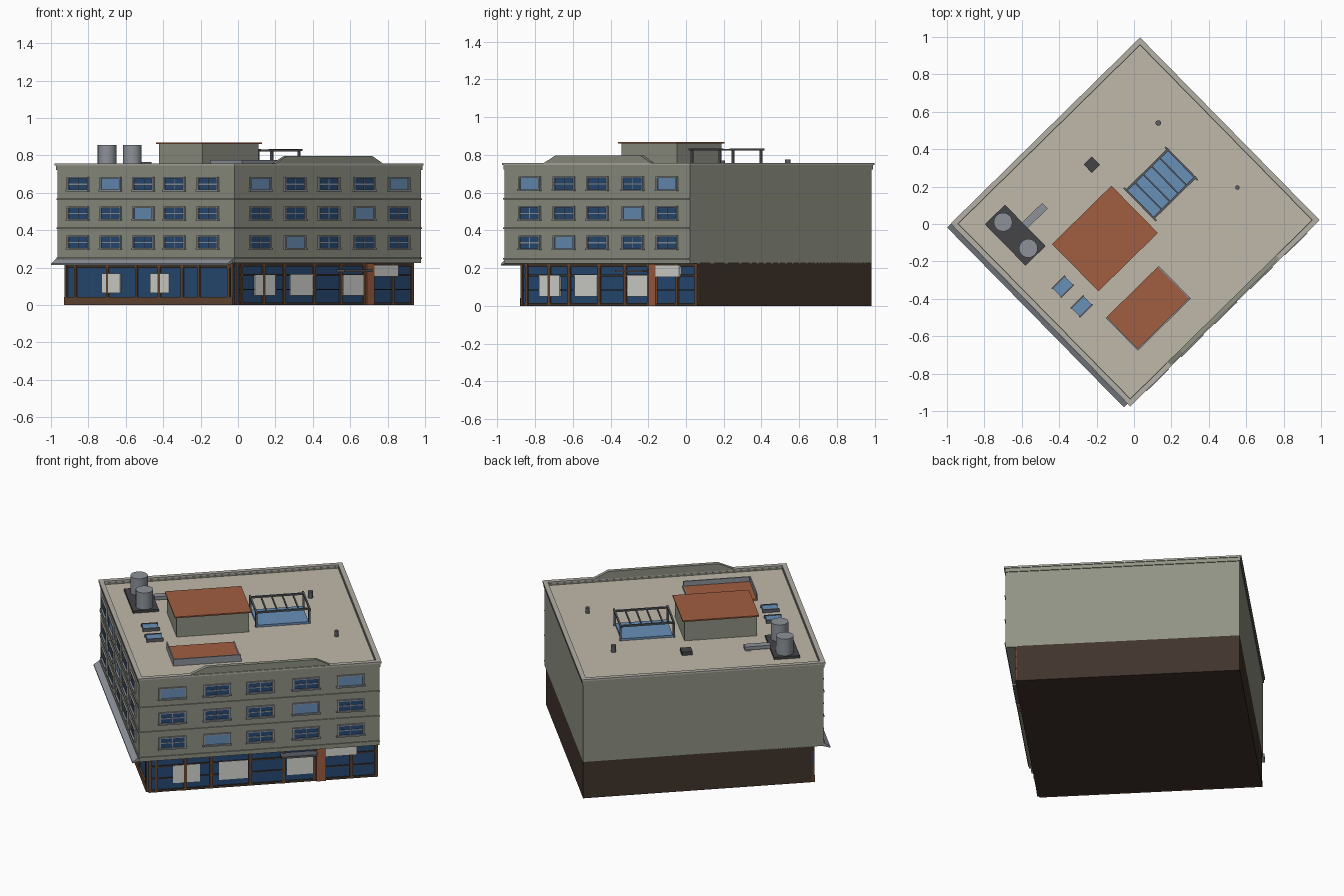
import bpy, bmesh, math
from mathutils import Matrix, Vector

if "Cube" in bpy.data.objects:
    bpy.data.objects.remove(bpy.data.objects["Cube"])

# Local frame: origin at the front street corner, u along right facade, v along left facade
M = Matrix.Translation((-0.02, -0.975, 0)) @ Matrix.Rotation(math.radians(44.5), 4, 'Z')
INV = M.inverted()
U, V = 1.42, 1.37
INSET = 0.064
COL = dict(wall=(142, 145, 131), roof=(190, 183, 168), trim=(178, 174, 165), rust=(160, 94, 66),
           glass=(44, 76, 116), sky=(104, 142, 182), white=(215, 215, 210), brown=(66, 55, 48),
           timber=(100, 72, 54), dark=(70, 70, 74), metal=(140, 145, 152), steel=(90, 94, 100))
MATS = {}
for key, c in COL.items():
    MATS[key] = bpy.data.materials.new(key)
    MATS[key].diffuse_color = [(x / 255) ** 2.2 for x in c] + [1]


def finish(name, bm, color):
    bmesh.ops.recalc_face_normals(bm, faces=bm.faces)
    mesh = bpy.data.meshes.new(name)
    bm.to_mesh(mesh)
    bm.free()
    ob = bpy.data.objects.new(name, mesh)
    bpy.context.collection.objects.link(ob)
    ob.matrix_world = M
    mesh.materials.append(MATS[color])
    return ob


def boxes(name, color, items):
    """One object from boxes given as (u0, u1, v0, v1, z0, z1)."""
    bm = bmesh.new()
    for u0, u1, v0, v1, z0, z1 in items:
        mat = Matrix.Translation(((u0 + u1) / 2, (v0 + v1) / 2, (z0 + z1) / 2))
        mat = mat @ Matrix.Diagonal((abs(u1 - u0), abs(v1 - v0), abs(z1 - z0), 1))
        bmesh.ops.create_cube(bm, size=1, matrix=mat)
    return finish(name, bm, color)


def prism(name, color, profile, offset):
    """Extrude a polygon by an offset vector."""
    bm = bmesh.new()
    face = bm.faces.new([bm.verts.new(p) for p in profile])
    ext = bmesh.ops.extrude_face_region(bm, geom=[face])
    bmesh.ops.translate(bm, vec=offset, verts=[g for g in ext['geom'] if isinstance(g, bmesh.types.BMVert)])
    return finish(name, bm, color)


def cylinder(name, color, x, y, r, z0, z1, segs=20):
    p = INV @ Vector((x, y, 0))
    bm = bmesh.new()
    bmesh.ops.create_cone(bm, cap_ends=True, segments=segs, radius1=r, radius2=r, depth=z1 - z0,
                          matrix=Matrix.Translation((p.x, p.y, (z0 + z1) / 2)))
    ob = finish(name, bm, color)
    for f in ob.data.polygons:
        f.use_smooth = len(f.vertices) == 4
    return ob


def on_face(side, a0, a1, z0, z1, d0, d1, base):
    """Box on a street facade: a along the wall, d outwards from plane 'base'."""
    n0, n1 = base - d1, base - d0
    return (a0, a1, n0, n1, z0, z1) if side == 'right' else (n0, n1, a0, a1, z0, z1)


# Main masses
boxes('ground_floor', 'brown', [(INSET + .01, U - .01, INSET + .01, V - .01, 0, .23)])
boxes('upper_floors', 'wall', [(.01, U - .01, .01, V - .01, .225, .725)])
boxes('roof_deck', 'roof', [(.02, U - .02, .02, V - .02, .72, .735)])


def ring(o, w, z0, z1):
    return [(o, U - o, o, o + w, z0, z1), (o, U - o, V - o - w, V - o, z0, z1),
            (o, o + w, o + w, V - o - w, z0, z1), (U - o - w, U - o, o + w, V - o - w, z0, z1)]


boxes('parapet', 'wall', ring(.005, .025, .722, .745))
boxes('parapet_cap', 'trim', ring(0, .028, .745, .756))
prism('raised_parapet', 'wall', [(.30, 0.005, .752), (1.13, 0.005, .752), (1.04, 0.005, .797), (.40, 0.005, .797)],
      (0, .025, 0))

# Floor bands on the street facades
bands = []
for z in (.25, .41, .567):
    bands += [on_face('right', .005, U - .01, z - .004, z + .004, -.002, .006, .01),
              on_face('left', .005, V - .01, z - .004, z + .004, -.002, .006, .01)]
boxes('floor_bands', 'wall', bands)

# Windows
centres = {'right': (.203, .463, .715, .982, 1.241), 'left': (1.198, .949, .699, .464, .207)}
lit = {'right': {(2, 0), (2, 4), (1, 3), (0, 1)}, 'left': {(2, 1), (1, 2)}}
frames, bars, dark_glass, light_glass = [], [], [], []
for side, cs in centres.items():
    for row, z in enumerate((.334, .49, .646)):
        for i, c in enumerate(cs):
            def add(a0, a1, z0, z1, d):
                return on_face(side, c + a0, c + a1, z + z0, z + z1, -.002, d, .01)
            h, k = .08, .038
            frames += [add(-h, h, k - .008, k, .01), add(-h - .004, h + .004, -k, -k + .009, .014),
                       add(-h, -h + .011, -k, k, .01), add(h - .011, h, -k, k, .01)]
            pane = add(-h + .01, h - .01, -k + .008, k - .007, .003)
            if (row, i) in lit[side]:
                light_glass.append(pane)
            else:
                dark_glass.append(pane)
                bars.append(add(-h + .01, h - .01, -.003, .003, .006))
                bars.append(add(-.002, .002, -k + .01, k - .01, .005))
boxes('window_frames', 'metal', frames)
boxes('window_bars', 'metal', bars)
boxes('window_glass', 'glass', dark_glass)
boxes('bright_window_glass', 'sky', light_glass)

# Shopfronts
g = INSET + .01


def shop(side, a0, a1, z0, z1, d):
    return on_face(side, a0, a1, z0, z1, -.004, d, g)


boxes('shop_glass', 'glass', [shop('right', g, U - .012, .01, .21, .003), shop('left', g, V - .012, .03, .21, .003)])
posts = [shop('right', a - .009, a + .009, 0, .222, .011) for a in (.083, .12, .288, .44, .666, .863, 1.04, 1.255, 1.40)]
rails = [shop('right', g, U - .01, z0, z1, .009) for z0, z1 in ((0, .014), (.08, .087), (.155, .165), (.205, .225))]
posts += [shop('left', a - .008, a + .008, 0, .222, .011) for a in (.083, .11, .337, .465, .64, .814, 1.036, 1.278, 1.35)]
rails += [shop('left', g, V - .01, .198, .225, .009)]
boxes('shop_posts', 'timber', posts)
boxes('shop_rails', 'brown', rails)
boxes('shop_plinth', 'timber', [shop('left', g, V - .01, 0, .042, .013)])
boxes('shop_posters', 'white', [shop('right', .217, .282, .05, .16, .0105), shop('right', .294, .372, .05, .16, .0105),
                                shop('right', .484, .652, .05, .163, .0105), shop('right', .88, 1.03, .05, .16, .0105),
                                shop('left', .936, 1.078, .065, .168, .0095), shop('left', .565, .708, .065, .168, .0095)])
boxes('entrance_pillar', 'rust', [shop('right', 1.05, 1.105, 0, .222, .018)])
boxes('blank_sign', 'white', [shop('right', 1.105, 1.285, .153, .215, .02)])
boxes('entrance_canopy', 'steel', [shop('right', .84, 1.05, .178, .19, .06)])

# Sloped awning along the left facade
prism('awning', 'metal', [(.012, .02, .25), (-.028, .02, .222), (-.028, .02, .214), (.012, .02, .226)], (0, V - .022, 0))

# Roof house and walled terrace
R = .733
boxes('roof_house', 'wall', [(.322, .743, .57, .90, R, .862)])
boxes('roof_house_cap', 'rust', [(.31, .755, .558, .912, .86, .868)])
boxes('terrace_floor', 'rust', [(.242, .631, .189, .429, R, .747)])
boxes('terrace_walls', 'metal', [(.242, .631, .184, .192, R, .777), (.238, .245, .184, .429, R, .777),
                                 (.628, .635, .184, .429, R, .750)])

# Pergola over a glass panel
boxes('pergola_glass', 'sky', [(.80, 1.10, .625, .84, R, .748)])
u_ends, v_ends = (.795, 1.105), (.63, .838)
frame = [(u - .006, u + .006, v - .006, v + .006, R, .83) for u in u_ends for v in v_ends]
frame += [(.79, 1.11, v - .006, v + .006, .822, .832) for v in v_ends]
frame += [(u - .005, u + .005, .61, .858, .824, .834) for u in u_ends]
frame += [(.795 + .062 * i - .004, .795 + .062 * i + .004, .63, .838, .823, .831) for i in range(1, 5)]
boxes('pergola_frame', 'steel', frame)


def centred(x, y, du, dv, z1, z0=R):
    p = INV @ Vector((x, y, 0))
    return (p.x - du / 2, p.x + du / 2, p.y - dv / 2, p.y + dv / 2, z0, z1)


# Small skylights
lights = ((-.38, -.335), (-.28, -.44))
boxes('skylight_glass', 'sky', [centred(x, y, .09, .066, .752) for x, y in lights])
edges = []
for x, y in lights:
    u0, u1, v0, v1, _, _ = centred(x, y, .09, .066, 0)
    edges += [(u0 - .004, u1 + .004, v - .004, v + .004, R, .755) for v in (v0, v1)]
boxes('skylight_edges', 'steel', edges)

# Tanks, duct and vents
boxes('tank_base', 'dark', [centred(-.635, -.06, .15, .31, .75)])
for i, (x, y) in enumerate(((-.70, .01), (-.565, -.13))):
    cylinder(f'water_tank_{i + 1}', 'metal', x, y, .05, .748, .856, 24)
boxes('roof_duct', 'metal', [centred(-.53, .045, .15, .042, .766, .745), centred(-.49, .08, .03, .03, .75)])
boxes('vent_box', 'dark', [centred(-.225, .317, .062, .062, .757)])
cylinder('vent_pipe_1', 'steel', .13, .54, .015, R, .776, 12)
cylinder('vent_pipe_2', 'steel', .553, .195, .012, R, .77, 12)

for m in bpy.data.materials:
    if m.users and not m.is_grease_pencil:
        m.use_nodes = True
        m.node_tree.nodes["Principled BSDF"].inputs["Base Color"].default_value = m.diffuse_color
